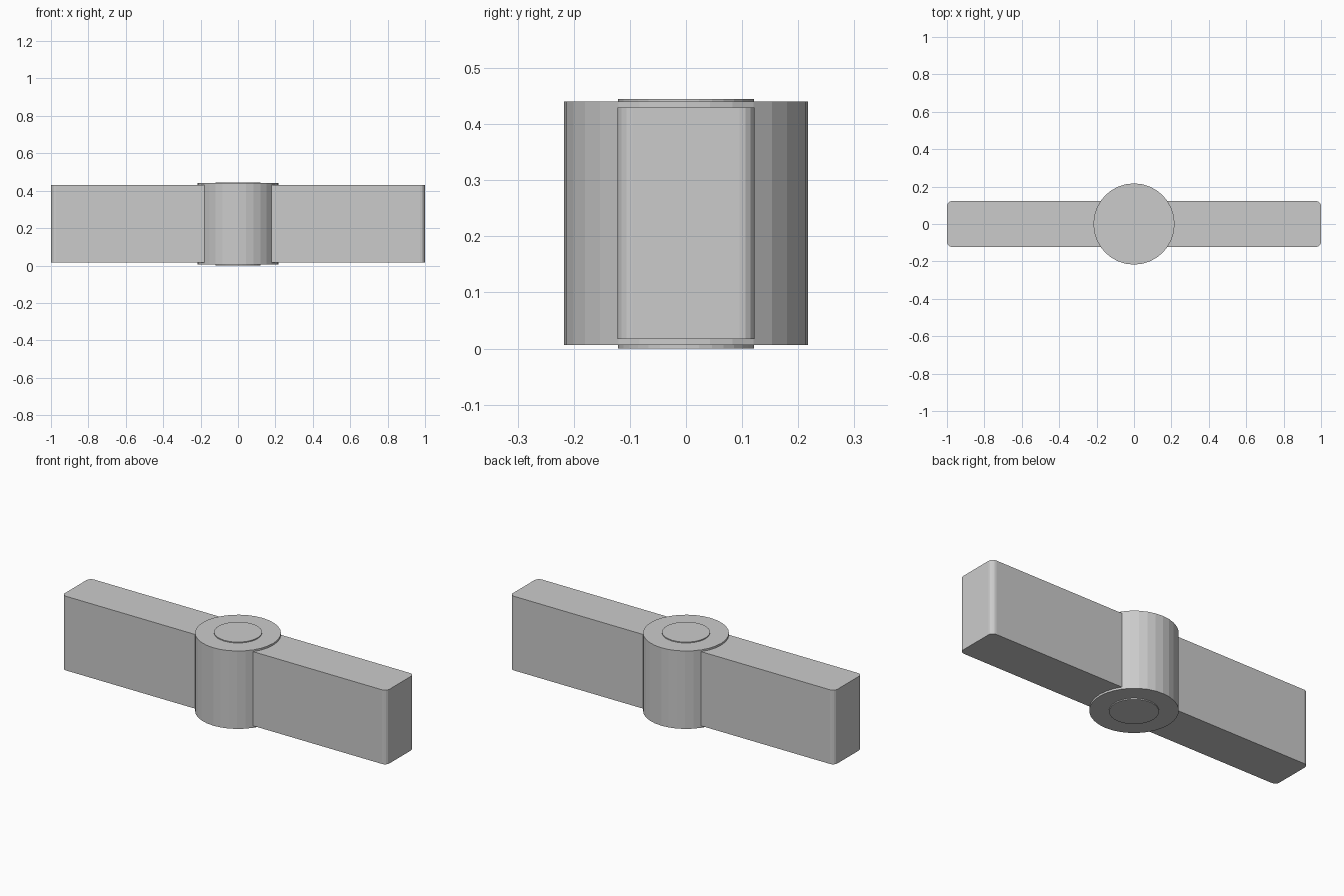
import bpy, bmesh

if "Cube" in bpy.data.objects:
    bpy.data.objects.remove(bpy.data.objects["Cube"])


def add_mesh(name, bm):
    mesh = bpy.data.meshes.new(name)
    bm.to_mesh(mesh)
    bm.free()
    obj = bpy.data.objects.new(name, mesh)
    bpy.context.collection.objects.link(obj)
    return obj


def cylinder(name, radius, z0, z1, sides=32):
    bm = bmesh.new()
    bmesh.ops.create_cone(bm, cap_ends=True, segments=sides,
                          radius1=radius, radius2=radius, depth=z1 - z0)
    bmesh.ops.translate(bm, verts=bm.verts, vec=(0, 0, (z0 + z1) / 2))
    return add_mesh(name, bm)


def rounded_bar(name, length, width, z0, z1, radius):
    bm = bmesh.new()
    bmesh.ops.create_cube(bm, size=1)
    bmesh.ops.scale(bm, verts=bm.verts, vec=(length, width, z1 - z0))
    bmesh.ops.translate(bm, verts=bm.verts, vec=(0, 0, (z0 + z1) / 2))
    # round only the four upright corners
    upright = [e for e in bm.edges
               if abs(e.verts[0].co.z - e.verts[1].co.z) > 0.1]
    bmesh.ops.bevel(bm, geom=upright, offset=radius, segments=4,
                    profile=0.5, affect='EDGES')
    return add_mesh(name, bm)


# long bar through the hub
rounded_bar("bar", 2.0, 0.245, 0.017, 0.43, 0.027)
# central hub
cylinder("hub", 0.217, 0.006, 0.44)
# pin showing at both ends of the hub
cylinder("pin", 0.121, 0.0, 0.445)
